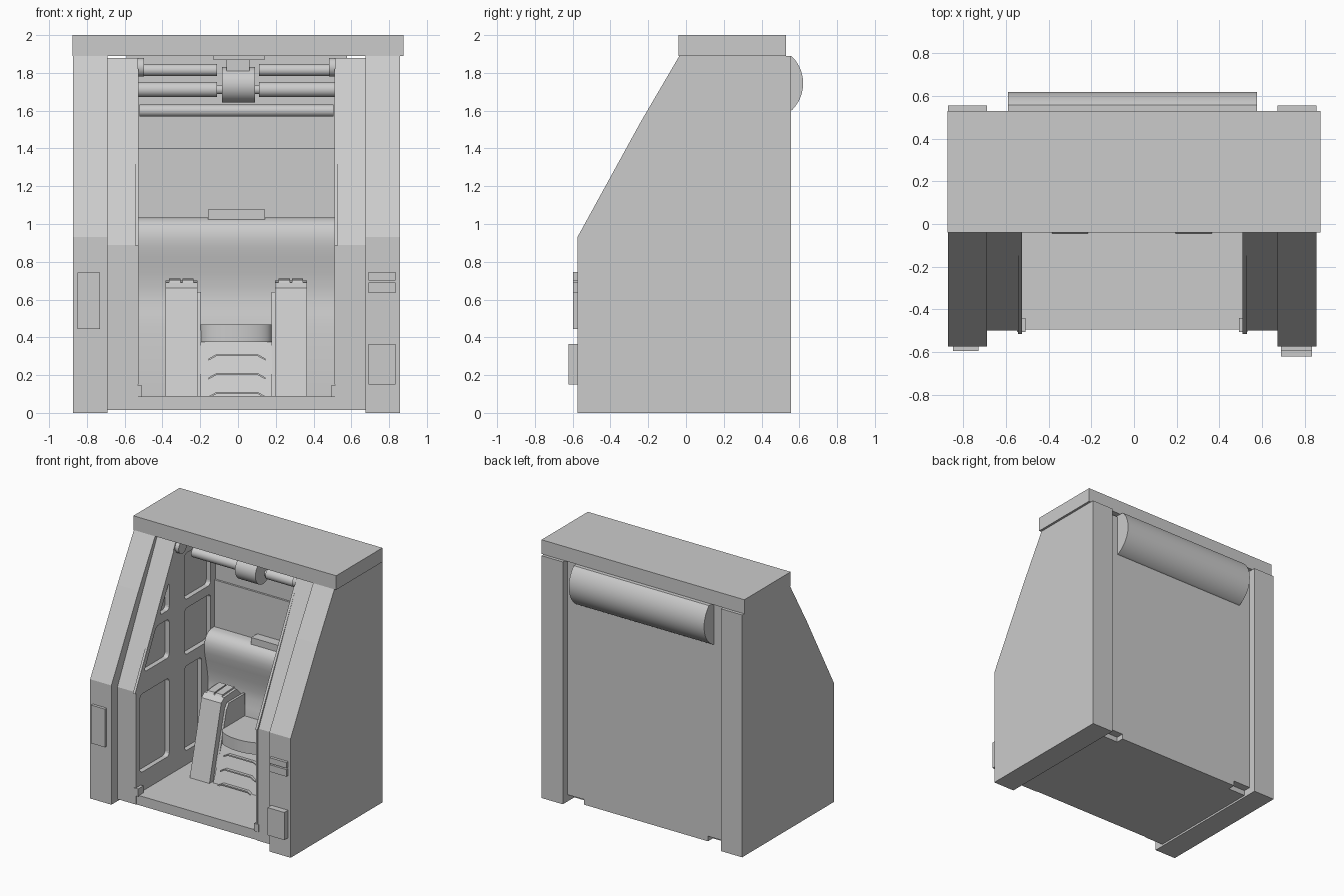
import bpy, bmesh, math

if "Cube" in bpy.data.objects:
    bpy.data.objects.remove(bpy.data.objects["Cube"])

CX = -0.008  # the booth shell sits slightly left of centre


def finish(bm, name, smooth=False):
    bmesh.ops.recalc_face_normals(bm, faces=bm.faces[:])
    me = bpy.data.meshes.new(name)
    bm.to_mesh(me)
    bm.free()
    ob = bpy.data.objects.new(name, me)
    bpy.context.collection.objects.link(ob)
    if smooth:
        bpy.ops.object.select_all(action='DESELECT')
        ob.select_set(True)
        bpy.context.view_layer.objects.active = ob
        bpy.ops.object.shade_smooth_by_angle(angle=math.radians(35))
    return ob


def prism(name, pts, lo, hi, axis='x', r=0.0, smooth=False):
    """Extrude a 2D outline along an axis; r rounds the outline corners."""
    place = {'x': lambda p, d: (d, p[0], p[1]),
             'y': lambda p, d: (p[0], d, p[1]),
             'z': lambda p, d: (p[0], p[1], d)}[axis]
    bm = bmesh.new()
    a = [bm.verts.new(place(p, lo)) for p in pts]
    b = [bm.verts.new(place(p, hi)) for p in pts]
    n = len(pts)
    bm.faces.new(a)
    bm.faces.new(b[::-1])
    for i in range(n):
        bm.faces.new((a[i], b[i], b[(i + 1) % n], a[(i + 1) % n]))
    if r:
        edges = [bm.edges.get((a[i], b[i])) for i in range(n)]
        bmesh.ops.bevel(bm, geom=edges, offset=r, segments=4, profile=0.5, affect='EDGES')
    return finish(bm, name, smooth)


def rect(a0, a1, b0, b1):
    return [(a0, b0), (a1, b0), (a1, b1), (a0, b1)]


def box(name, x, y, z, r=0.0):
    return prism(name, rect(*y, *z), x[0], x[1], 'x', r)


def rod(name, x0, x1, y, z, r, n=32):
    ring = [(y + r * math.cos(2 * math.pi * i / n), z + r * math.sin(2 * math.pi * i / n))
            for i in range(n)]
    return prism(name, ring, x0, x1, 'x', smooth=True)


def cut(ob, cutters):
    for c in cutters:
        m = ob.modifiers.new('cut', 'BOOLEAN')
        m.operation = 'DIFFERENCE'
        m.solver = 'EXACT'
        m.object = c
    dg = bpy.context.evaluated_depsgraph_get()
    me = bpy.data.meshes.new_from_object(ob.evaluated_get(dg))
    ob.modifiers.clear()
    ob.data = me
    for c in cutters:
        bpy.data.objects.remove(c)


# Roof slab
box('roof', (-0.875, 0.875), (-0.04, 0.53), (1.89, 2.0))

# Outer pillars, recessed side walls and slanted door rails, both sides
pillar = [(-0.575, 0), (0.555, 0), (0.555, 1.89), (-0.035, 1.89), (-0.24, 1.54), (-0.575, 0.93)]
wall = [(-0.5, 0.015), (0.44, 0.015), (0.44, 0.055), (0.5, 0.055), (0.5, 1.88),
        (-0.01, 1.88), (-0.5, 0.89)]
rail = [(-0.517, 0.885), (-0.47, 0.885), (0.0, 1.82), (-0.04, 1.82)]
windows = [rect(-0.45, -0.09, 0.24, 0.85),
           [(-0.40, 1.01), (-0.09, 1.01), (-0.09, 1.31), (-0.25, 1.31)],
           [(-0.21, 1.38), (-0.09, 1.38), (-0.09, 1.60)],
           rect(0.10, 0.31, 0.20, 0.86), rect(0.10, 0.42, 0.95, 1.31),
           rect(0.10, 0.42, 1.38, 1.74)]
for s, side in ((-1, 'left'), (1, 'right')):
    def X(v):
        return CX + s * v
    prism('pillar_' + side, pillar, X(0.682), X(0.865))
    w = prism('side_wall_' + side, wall, X(0.522), X(0.682))
    cut(w, [prism('cutter', p, X(0.50), X(0.56), r=0.03) for p in windows])
    prism('door_rail_' + side, rail, X(0.518), X(0.537))
    box('door_edge_' + side, (X(0.519), X(0.53)), (-0.506, -0.47), (0.15, 0.885))
    box('sill_block_' + side, (X(0.50), X(0.54)), (-0.506, -0.44), (0.085, 0.145))
    rod('rail_pivot_' + side, X(0.49), X(0.682), 0.03, 1.83, 0.05)

# Floor and back wall
box('floor', (-0.54, 0.53), (-0.495, 0.5), (0.015, 0.09))
box('back_wall', (-0.54, 0.53), (0.48, 0.5), (0.05, 1.88))
box('back_panel', (-0.53, 0.515), (0.465, 0.485), (1.0, 1.4))

# Rounded housing on the back
arc = [(0.42 + 0.2 * math.cos(t), 1.745 + 0.2 * math.sin(t))
       for t in [math.radians(-67 + 113 * i / 24) for i in range(25)]]
prism('rear_housing', [(0.485, arc[0][1])] + arc + [(0.485, 1.889)], -0.59, 0.577, smooth=True)

# Moulded seat back with rolled shoulder
back = [(0.485, 0.09), (0.485, 1.035), (0.425, 1.035), (0.39, 1.025), (0.362, 1.0), (0.346, 0.965),
        (0.341, 0.925), (0.345, 0.88), (0.358, 0.82), (0.376, 0.74), (0.388, 0.66),
        (0.388, 0.60), (0.375, 0.53), (0.36, 0.45), (0.36, 0.09)]
prism('seat_back', back, -0.53, 0.514, smooth=True)
box('headrest', (-0.16, 0.142), (0.39, 0.485), (0.96, 1.078))

# Consoles either side of the seat
console = [(-0.045, 0.09), (0.10, 0.66), (0.135, 0.69), (0.29, 0.70), (0.37, 0.62), (0.37, 0.09)]
flange = [(0.0, 0.09), (0.14, 0.60), (0.17, 0.64), (0.37, 0.64), (0.37, 0.09)]
pad = [(0.135, 0.69), (0.29, 0.70), (0.29, 0.712), (0.145, 0.704)]
for s, side in ((-1, 'left'), (1, 'right')):
    def X(v):
        return -0.01 + s * v
    prism('console_' + side, console, X(0.205), X(0.375))
    prism('console_flange_' + side, flange, X(0.187), X(0.206))
    for k in range(2):
        prism('console_pad_' + side, pad, X(0.225 + 0.07 * k), X(0.285 + 0.07 * k))

# Seat cushion with curved front, and sloped base with ribs
front = [(-0.01 + 0.188 * math.cos(t), 0.10 - 0.09 * math.sin(t))
         for t in [math.pi * i / 20 for i in range(21)]]
prism('seat_cushion', front + [(-0.198, 0.37), (0.178, 0.37)], 0.375, 0.467, 'z', smooth=True)
prism('seat_base', [(-0.02, 0.09), (0.09, 0.38), (0.37, 0.38), (0.37, 0.09)], -0.2, 0.18)
for z in (0.1, 0.2, 0.3):
    y = -0.02 + (z - 0.09) * 0.38
    rib = [(-0.155, z - 0.022), (-0.115, z), (0.105, z), (0.145, z - 0.022),
           (0.145, z - 0.012), (0.105, z + 0.01), (-0.115, z + 0.01), (-0.155, z - 0.012)]
    prism('step_rib', rib, y - 0.02, y + 0.03, 'y')

# Overhead rods and centre drum
for x0, x1 in ((-0.53, -0.11), (0.11, 0.51)):
    rod('upper_rod', x0, x1, 0.16, 1.815, 0.032)
    rod('lower_rod', x0, x1, 0.22, 1.712, 0.04)
rod('drum_axle', -0.13, 0.13, 0.22, 1.712, 0.025)
rod('rear_rod', -0.522, 0.506, 0.42, 1.60, 0.032)
rod('centre_drum', -0.085, 0.09, 0.18, 1.737, 0.095)
box('drum_bracket', (-0.06, 0.06), (0.12, 0.24), (1.78, 1.88))
box('drum_mount', (-0.13, 0.14), (0.08, 0.28), (1.868, 1.89))

# Control plates on the pillar fronts
box('left_plate', (-0.85, -0.73), (-0.597, -0.57), (0.445, 0.743))
box('right_slot_upper', (0.69, 0.835), (-0.597, -0.57), (0.70, 0.745))
box('right_slot_lower', (0.69, 0.835), (-0.597, -0.57), (0.635, 0.69))
prism('right_box', [(-0.57, 0.15), (-0.622, 0.15), (-0.622, 0.365), (-0.57, 0.365)], 0.69, 0.835)
